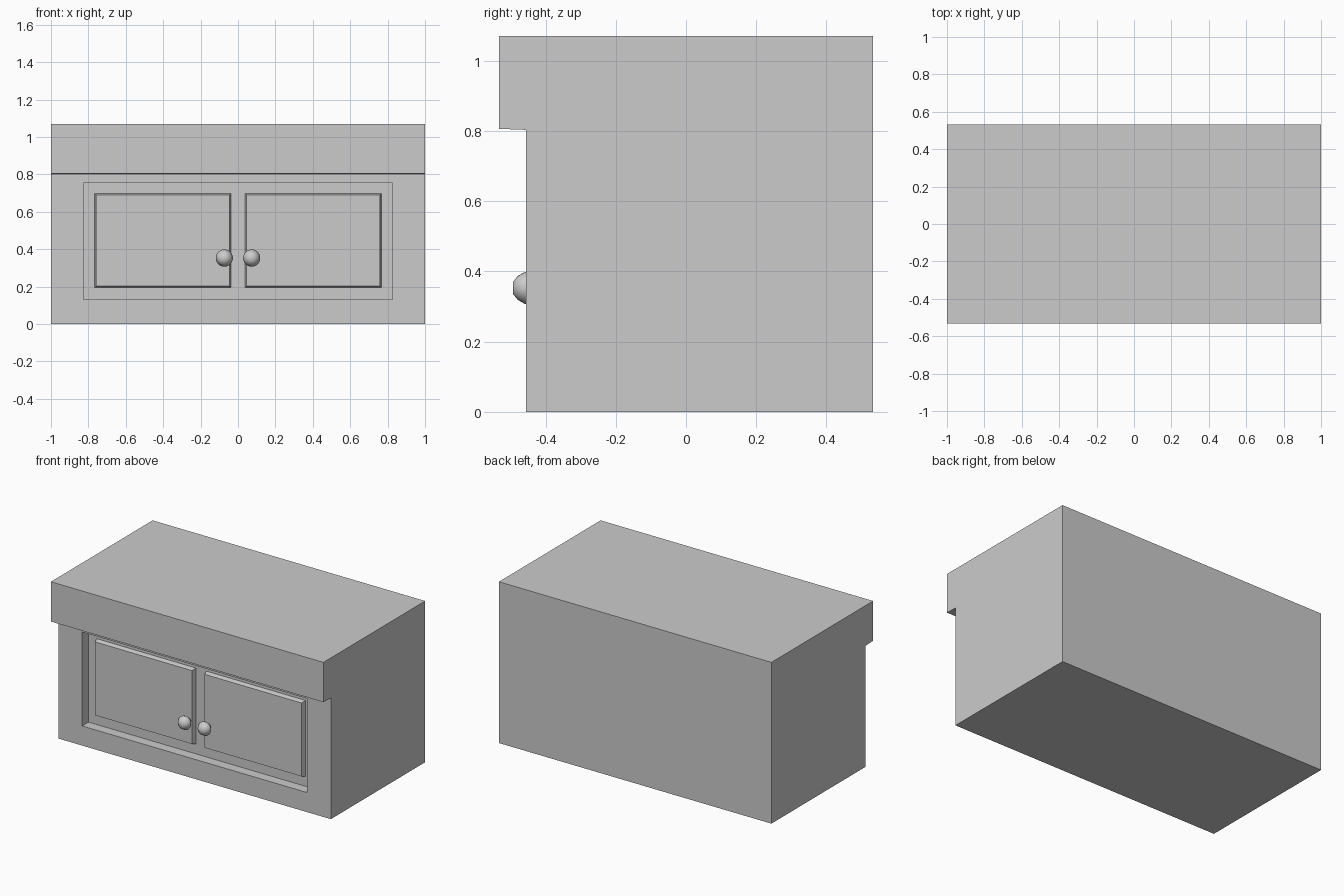
import bpy, bmesh, math
from mathutils import Matrix

if "Cube" in bpy.data.objects:
    bpy.data.objects.remove(bpy.data.objects["Cube"])


def make_object(name, bm):
    bmesh.ops.recalc_face_normals(bm, faces=bm.faces)
    mesh = bpy.data.meshes.new(name)
    bm.to_mesh(mesh)
    bm.free()
    obj = bpy.data.objects.new(name, mesh)
    bpy.context.collection.objects.link(obj)
    return obj


def box(name, x0, x1, y0, y1, z0, z1, taper=0.0):
    """Box whose front (-y) face is narrowed by taper on every side."""
    bm = bmesh.new()
    size = Matrix.Diagonal((x1 - x0, y1 - y0, z1 - z0, 1))
    centre = Matrix.Translation(((x0 + x1) / 2, (y0 + y1) / 2, (z0 + z1) / 2))
    bmesh.ops.create_cube(bm, size=1, matrix=centre @ size)
    for v in bm.verts:
        if v.co.y < (y0 + y1) / 2:
            v.co.x += taper if v.co.x < (x0 + x1) / 2 else -taper
            v.co.z += taper if v.co.z < (z0 + z1) / 2 else -taper
    return make_object(name, bm)


# Cabinet body with overhanging top: side profile extruded along x
profile = [(-0.455, 0), (0.533, 0), (0.533, 1.07), (-0.533, 1.07),
           (-0.533, 0.806), (-0.455, 0.803)]
bm = bmesh.new()
face = bm.faces.new([bm.verts.new((-1, y, z)) for y, z in profile])
side = bmesh.ops.extrude_face_region(bm, geom=[face])
bmesh.ops.translate(bm, vec=(2, 0, 0),
                    verts=[g for g in side["geom"] if isinstance(g, bmesh.types.BMVert)])
body = make_object("cabinet_body", bm)

# Shallow door recess in the front
cutter = box("recess_cutter", -0.825, 0.825, -0.6, -0.388, 0.13, 0.753)
cutter.hide_render = True
recess = body.modifiers.new("recess", "BOOLEAN")
recess.operation = "DIFFERENCE"
recess.solver = "EXACT"
recess.object = cutter
bpy.context.view_layer.objects.active = body
bpy.ops.object.modifier_apply(modifier=recess.name)
bpy.data.objects.remove(cutter)

# Door panels with sloped edges, and turned knobs
knob_profile = [(0, -0.493), (0.018, -0.492), (0.034, -0.479), (0.046, -0.458),
                (0.042, -0.446), (0.022, -0.432), (0.018, -0.41)]
for label, s in (("left", -1), ("right", 1)):
    x0, x1 = sorted((s * 0.037, s * 0.767))
    box(label + "_door_panel", x0, x1, -0.416, -0.386, 0.195, 0.70, 0.009)

    bm = bmesh.new()
    pts = [bm.verts.new((r, y, 0)) for r, y in knob_profile]
    edges = [bm.edges.new(pair) for pair in zip(pts, pts[1:])]
    bmesh.ops.spin(bm, geom=pts + edges, cent=(0, 0, 0), axis=(0, 1, 0),
                   angle=2 * math.pi, steps=24)
    bmesh.ops.remove_doubles(bm, verts=bm.verts, dist=0.0005)
    bmesh.ops.translate(bm, verts=bm.verts, vec=(s * 0.073, 0, 0.353))
    knob = make_object(label + "_knob", bm)
    for poly in knob.data.polygons:
        poly.use_smooth = True
